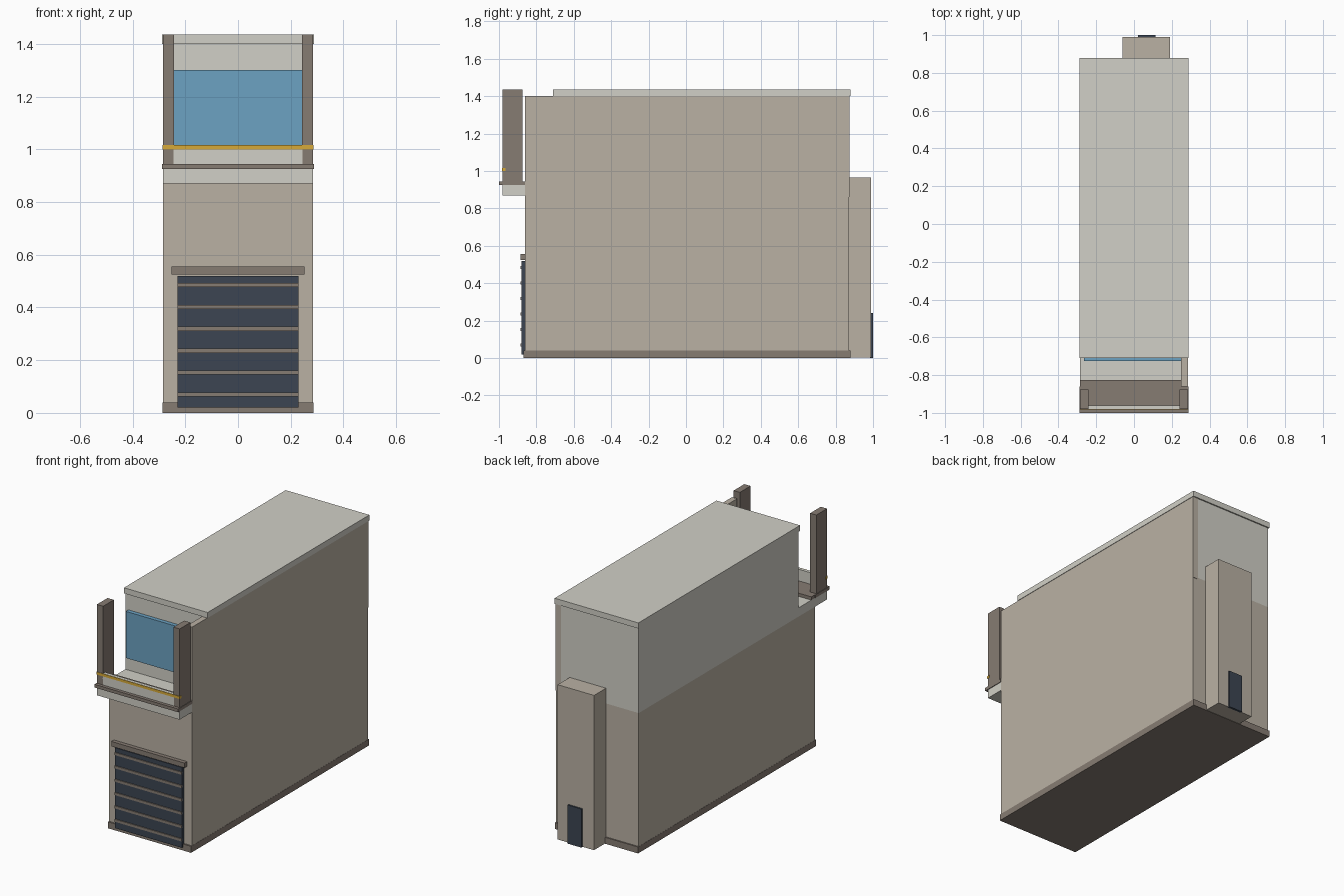
import bpy
import bmesh

if "Cube" in bpy.data.objects:
    bpy.data.objects.remove(bpy.data.objects["Cube"])


def material(name, r, g, b):
    m = bpy.data.materials.new(name)
    m.diffuse_color = (r, g, b, 1)
    m.use_nodes = True
    m.node_tree.nodes["Principled BSDF"].inputs["Base Color"].default_value = m.diffuse_color
    return m


TAN = material("tan_render", 0.49, 0.44, 0.37)
LIGHT = material("pale_concrete", 0.64, 0.63, 0.57)
BROWN = material("brown_trim", 0.24, 0.20, 0.17)
DARK = material("dark_panel", 0.045, 0.06, 0.085)
BLUE = material("blue_glass", 0.15, 0.36, 0.54)
YELLOW = material("yellow_stripe", 0.68, 0.40, 0.04)


def box(name, x, y, z, mat):
    """Flat-faced box from (min, max) ranges."""
    mesh = bpy.data.meshes.new(name)
    bm = bmesh.new()
    bmesh.ops.create_cube(bm, size=1)
    for v in bm.verts:
        v.co = [(r[0] + r[1]) / 2 + c * (r[1] - r[0])
                for r, c in zip((x, y, z), v.co)]
    bm.to_mesh(mesh)
    bm.free()
    mesh.materials.append(mat)
    ob = bpy.data.objects.new(name, mesh)
    bpy.context.collection.objects.link(ob)
    return ob


W = 0.285

# Main volumes
box("lower_storey", (-W, W), (-0.86, 0.872), (0.005, 0.87), TAN)
box("plinth", (-W - 0.001, W + 0.001), (-0.87, 0.88), (0, 0.04), BROWN)
box("upper_storey", (-W, 0.27), (-0.70, 0.872), (0.87, 1.40), LIGHT)
box("side_wall", (0.25, W), (-0.86, 0.874), (0.86, 1.40), TAN)
box("roof_slab", (-0.288, 0.288), (-0.71, 0.88), (1.40, 1.435), LIGHT)

# Balcony with floor, ledge, parapet and striped edge
box("balcony_floor", (-W, W - 0.001), (-0.98, -0.69), (0.87, 0.925), LIGHT)
box("balcony_ledge", (-0.288, 0.288), (-1.0, -0.86), (0.925, 0.945), BROWN)
box("balcony_inner_ledge", (-W, 0.25), (-0.86, -0.825), (0.925, 0.945), BROWN)
box("parapet", (-0.245, 0.245), (-0.98, -0.96), (0.945, 1.017), LIGHT)
box("parapet_stripe", (-0.287, 0.287), (-0.983, -0.965), (1.0, 1.016), YELLOW)
for side, s in (("left", -1), ("right", 1)):
    box("balcony_pillar_" + side, sorted((s * 0.242, s * W)),
        (-0.98, -0.875), (0.945, 1.435), BROWN)
box("balcony_window", (-0.265, 0.25), (-0.725, -0.70), (1.01, 1.30), BLUE)

# Garage shutter
box("garage_shutter", (-0.23, 0.23), (-0.88, -0.855), (0.02, 0.52), DARK)
for i in range(6):
    z = 0.07 + i * 0.083
    box(f"shutter_slat_{i + 1}", (-0.23, 0.23), (-0.886, -0.87),
        (z - 0.008, z + 0.008), BROWN)
box("shutter_lintel", (-0.252, 0.252), (-0.885, -0.855), (0.525, 0.555), BROWN)

# Rear annex and door
box("rear_annex", (-0.06, 0.19), (0.87, 0.99), (0.002, 0.965), TAN)
box("rear_door", (0.02, 0.115), (0.985, 1.0), (0.0, 0.24), DARK)
